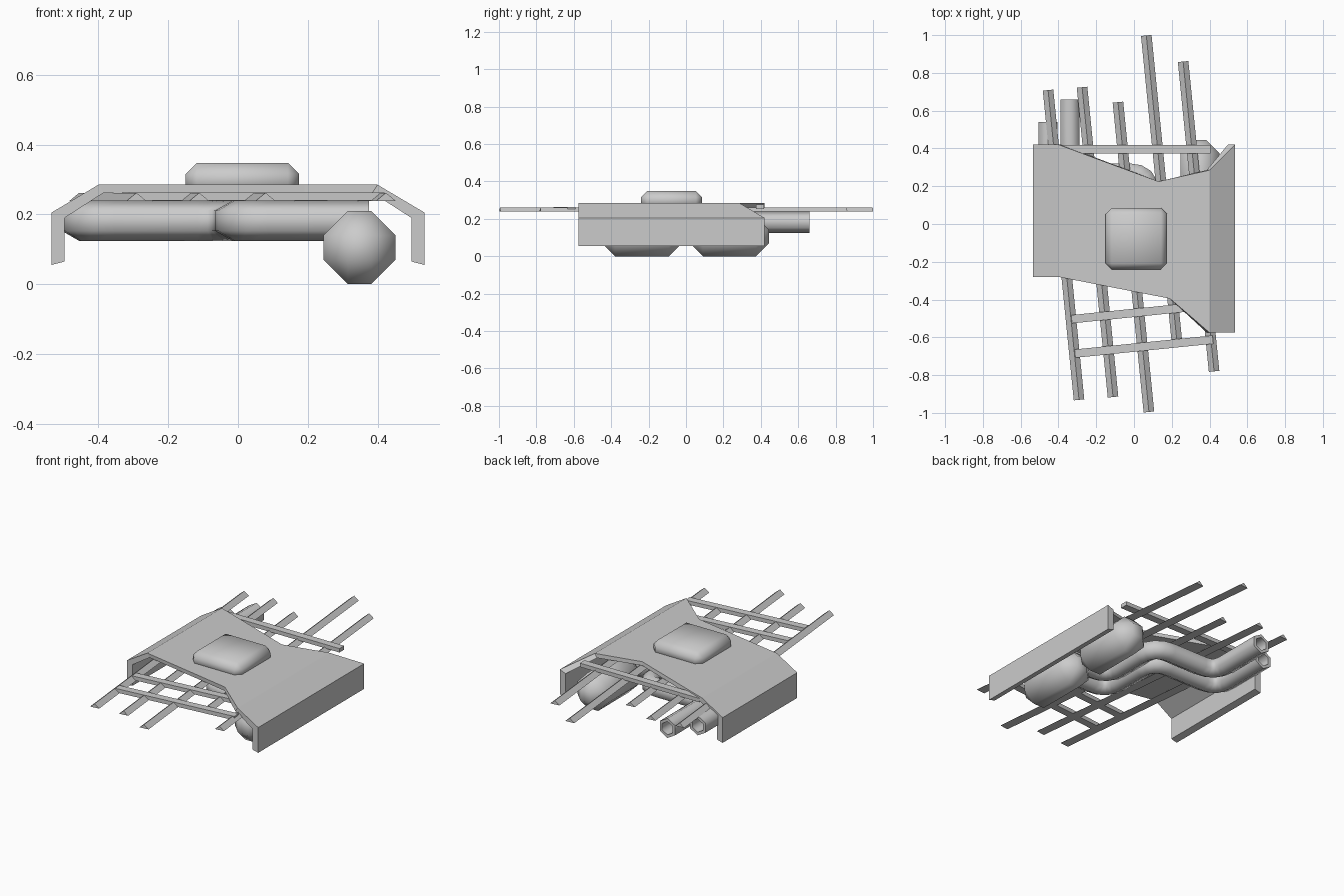
import bpy, bmesh, math
from mathutils import Vector

if "Cube" in bpy.data.objects:
    bpy.data.objects.remove(bpy.data.objects["Cube"])


def make(name, verts, faces, smooth=None):
    me = bpy.data.meshes.new(name)
    bm = bmesh.new()
    vs = [bm.verts.new(v) for v in verts]
    for f in faces:
        bm.faces.new([vs[i] for i in f])
    bmesh.ops.recalc_face_normals(bm, faces=bm.faces)
    bm.to_mesh(me)
    bm.free()
    ob = bpy.data.objects.new(name, me)
    bpy.context.collection.objects.link(ob)
    if smooth is not None:
        bpy.ops.object.select_all(action='DESELECT')
        ob.select_set(True)
        bpy.context.view_layer.objects.active = ob
        bpy.ops.object.shade_smooth_by_angle(angle=math.radians(smooth))
    return ob


def loft(name, rings, smooth=None):
    """Skin equal-length rings and cap both ends."""
    n = len(rings[0])
    faces = [(r * n + i, r * n + (i + 1) % n, (r + 1) * n + (i + 1) % n, (r + 1) * n + i)
             for r in range(len(rings) - 1) for i in range(n)]
    faces += [tuple(range(n)), tuple(range((len(rings) - 1) * n, len(rings) * n))]
    return make(name, [v for ring in rings for v in ring], faces, smooth)


# Folded cover plate: (outer x, z), (inner x, z), front y, back y, with notched edges
cover = [
    ((-.535, .055), (-.497, .065), -.28, .42),
    ((-.535, .205), (-.497, .19), -.28, .42),
    ((-.4, .285), (-.385, .262), -.28, .42),
    (None, None, 0, 0),
    ((.4, .285), (.385, .262), -.575, .285),
    ((.535, .205), (.497, .19), -.575, .42),
    ((.535, .055), (.497, .065), -.575, .42),
]
rings = []
for outer, inner, yf, yb in cover:
    if outer is None:
        rings.append([(.19, -.395, .285), (.13, .225, .285), (.13, .225, .262), (.19, -.395, .262)])
    else:
        (xo, zo), (xi, zi) = outer, inner
        rings.append([(xo, yf, zo), (xo, yb, zo), (xi, yb, zi), (xi, yf, zi)])
loft("cover_plate", rings)


def bevel_box(name, lo, hi, bevel):
    c = [(x, y, z) for x in (lo[0], hi[0]) for y in (lo[1], hi[1]) for z in (lo[2], hi[2])]
    ob = make(name, c, [(0, 1, 3, 2), (4, 6, 7, 5), (0, 4, 5, 1),
                        (2, 3, 7, 6), (0, 2, 6, 4), (1, 5, 7, 3)])
    bm = bmesh.new()
    bm.from_mesh(ob.data)
    bmesh.ops.bevel(bm, geom=bm.edges[:], offset=bevel, offset_type='OFFSET',
                    segments=1, affect='EDGES')
    for f in bm.faces:
        f.smooth = True
    bm.to_mesh(ob.data)
    bm.free()
    return ob


# Top box and the two chamfered tanks
bevel_box("top_box", (-.15, -.24, .25), (.175, .085, .348), .032)
bevel_box("front_tank", (.245, -.45, 0), (.452, -.02, .21), .07)
bevel_box("rear_tank", (.245, .02, 0), (.452, .445, .21), .07)


def bar(name, a, b, section):
    """Sweep a (side, z) section from a to b in plan."""
    a, b = Vector((*a, 0)), Vector((*b, 0))
    d = (b - a).normalized()
    side = Vector((-d.y, d.x, 0))
    loft(name, [[p + side * s + Vector((0, 0, z)) for s, z in section] for p in (a, b)])


# Long ridged bars, all parallel and equal in length
tri = [(-.028, .239), (.028, .239), (0, .262)]
for i, (x, y) in enumerate([(-.455, .709), (-.275, .724), (-.085, .645), (.065, .998), (.26, .86)]):
    bar(f"long_bar_{i + 1}", (x, y), (x + .164, y - 1.64), tri)

# Flat cross bars
flat = [(-.022, .24), (.022, .24), (.022, .263), (-.022, .263)]
bar("cross_bar_1", (-.33, -.504), (.4, -.43), flat)
bar("cross_bar_2", (-.312, -.686), (.418, -.612), flat)
bar("cross_bar_rear", (-.38, .396), (.405, .396), [(s, z + .014) for s, z in flat])


def pipe(name, pts, r=.058, z=.182, fillet=.1):
    """Six-sided bent pipe with a hollow rear end."""
    pts = [Vector((*p, z)) for p in pts]
    path = [(pts[0], (pts[1] - pts[0]).normalized())]
    for p, q, s in zip(pts, pts[1:], pts[2:]):
        d0, d1 = (q - p).normalized(), (s - q).normalized()
        for k in range(5):
            t = k / 4
            pos = q - d0 * fillet * (1 - t) ** 2 + d1 * fillet * t ** 2
            path.append((pos, (d0 * (1 - t) + d1 * t).normalized()))
    path.append((pts[-1], (pts[-1] - pts[-2]).normalized()))

    def ring(c, d, rad):
        side = Vector((-d.y, d.x, 0))
        return [c + side * rad * math.sin(k * math.pi / 3)
                + Vector((0, 0, rad * math.cos(k * math.pi / 3))) for k in range(6)]
    c, d = path[0]
    rings = [ring(c + d * .1, d, r * .68), ring(c, d, r * .68)]
    loft(name, rings + [ring(c, d, r) for c, d in path], 65)


# Nested pair of pipes snaking from the rear to the tanks
pipe("pipe_inner", [(-.34, .66), (-.34, .27), (.08, .27), (.08, -.13), (.375, -.13)])
pipe("pipe_outer", [(-.455, .54), (-.455, .15), (-.015, .15), (-.015, -.25), (.375, -.25)])
